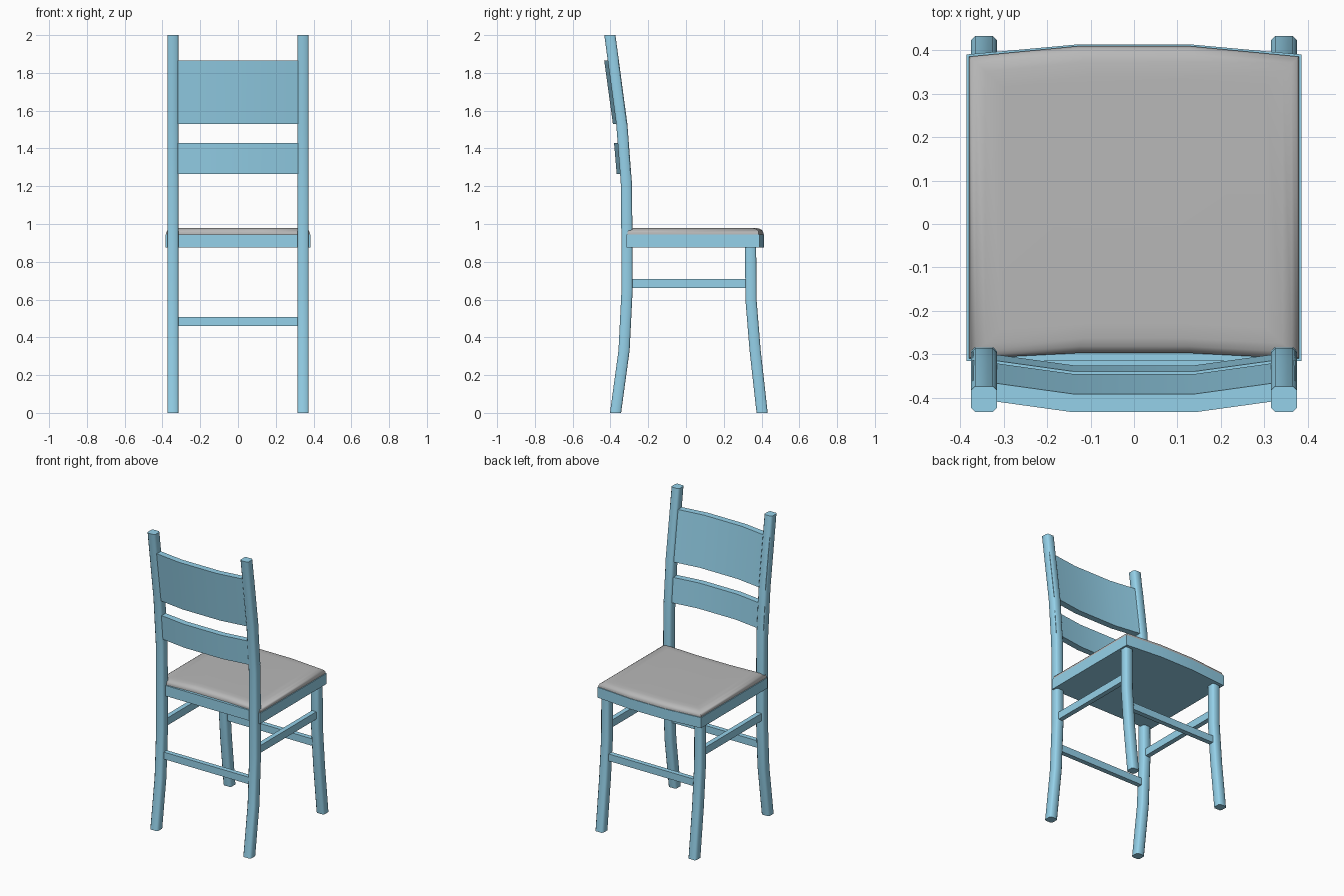
import bpy, bmesh, math

if "Cube" in bpy.data.objects:
    bpy.data.objects.remove(bpy.data.objects["Cube"])


def material(name, r, g, b):
    m = bpy.data.materials.new(name)
    m.diffuse_color = (r, g, b, 1)
    m.use_nodes = True
    m.node_tree.nodes["Principled BSDF"].inputs["Base Color"].default_value = m.diffuse_color
    return m


blue = material("painted_wood", 0.30, 0.64, 0.82)
grey = material("grey_fabric", 0.48, 0.48, 0.48)


def loft(name, rings, mat=blue, angle=35):
    """Skin a stack of equal-length rings and cap both ends."""
    bm = bmesh.new()
    loops = [[bm.verts.new(p) for p in ring] for ring in rings]
    n = len(loops[0])
    for a, b in zip(loops, loops[1:]):
        for i in range(n):
            j = (i + 1) % n
            bm.faces.new((a[i], a[j], b[j], b[i]))
    bm.faces.new(loops[0][::-1])
    bm.faces.new(loops[-1])
    bmesh.ops.recalc_face_normals(bm, faces=bm.faces)
    me = bpy.data.meshes.new(name)
    bm.to_mesh(me)
    bm.free()
    me.materials.append(mat)
    ob = bpy.data.objects.new(name, me)
    bpy.context.collection.objects.link(ob)
    bpy.ops.object.select_all(action='DESELECT')
    ob.select_set(True)
    bpy.context.view_layer.objects.active = ob
    bpy.ops.object.shade_smooth_by_angle(angle=math.radians(angle))
    return ob


def section(cx, cy, z, h=0.0295, c=0.009):
    """Square leg section with softened corners."""
    k = h - c
    pts = [(h, -k), (h, k), (k, h), (-k, h), (-h, k), (-h, -k), (-k, -h), (k, -h)]
    return [(cx + x, cy + y, z) for x, y in pts]


def box(name, x0, x1, y0, y1, z0, z1):
    base = [(x0, y0), (x1, y0), (x1, y1), (x0, y1)]
    return loft(name, [[(x, y, z) for x, y in base] for z in (z0, z1)])


def bowed(xs, xm, front_side, front_mid, rear_side, rear_mid):
    """Plan outline whose two long edges bow between side and middle."""
    return [(-xs, rear_side), (-xm, rear_mid), (xm, rear_mid), (xs, rear_side),
            (xs, front_side), (xm, front_mid), (-xm, front_mid), (-xs, front_side)]


# Legs, posts and side stretchers
post_path = [(-0.373, 0), (-0.328, 0.33), (-0.312, 0.65), (-0.313, 0.95),
             (-0.316, 1.22), (-0.34, 1.53), (-0.403, 2.0)]
front_path = [(0.403, 0), (0.366, 0.33), (0.344, 0.6), (0.342, 0.88)]
for side, s in (("left", -1), ("right", 1)):
    x = s * 0.345
    loft("back_post_" + side, [section(x, y, z) for y, z in post_path], blue, 60)
    loft("front_leg_" + side, [section(x, y, z) for y, z in front_path], blue, 60)
    box("side_stretcher_" + side, x - 0.016, x + 0.016, -0.3, 0.33, 0.66, 0.71)

# Cross stretchers
box("rear_stretcher", -0.33, 0.33, -0.336, -0.304, 0.46, 0.507)
box("front_stretcher", -0.33, 0.33, 0.337, 0.369, 0.46, 0.507)

# Seat frame
frame = bowed(0.385, 0.13, 0.39, 0.413, -0.315, -0.315)
loft("seat_frame", [[(x, y, z) for x, y in frame] for z in (0.875, 0.945)])

# Cushion with a rolled upper edge
pad = bowed(0.38, 0.13, 0.385, 0.409, -0.31, -0.297)
cy = 0.045
loft("seat_cushion",
     [[(x * k, cy + (y - cy) * k, z) for x, y in pad]
      for k, z in ((1, 0.94), (1, 0.955), (0.985, 0.966), (0.955, 0.974),
                   (0.9, 0.979), (0.8, 0.98))], grey, 60)


# Curved back slats, leaning with the posts
def slat(name, z0, y0, z1, y1, t=0.042, bow=0.032):
    rings = []
    for z, y in ((z0, y0), (z1, y1)):
        plan = bowed(0.371, 0.14, y + t + bow, y + t, y + bow, y)
        rings.append([(px, py, z) for px, py in plan])
    loft(name, rings)


slat("lower_back_slat", 1.265, -0.367, 1.43, -0.381)
slat("upper_back_slat", 1.53, -0.387, 1.865, -0.433)
